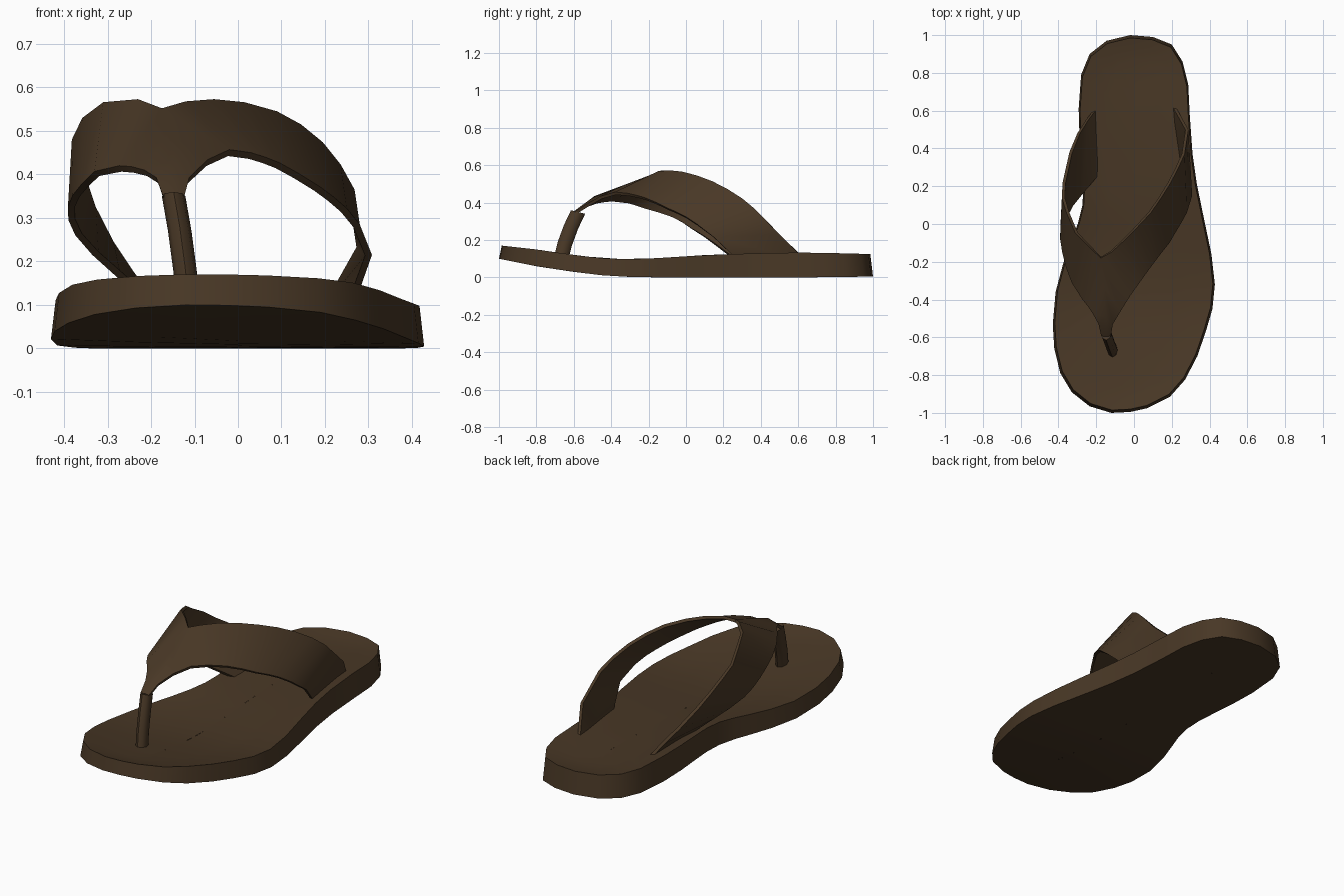
import bpy, bmesh, math

if "Cube" in bpy.data.objects:
    bpy.data.objects.remove(bpy.data.objects["Cube"])

brown = bpy.data.materials.new("dark brown")
brown.diffuse_color = (0.066, 0.039, 0.019, 1)
brown.use_nodes = True
brown.node_tree.nodes["Principled BSDF"].inputs["Base Color"].default_value = brown.diffuse_color


def finish(bm, name, angle=35):
    mesh = bpy.data.meshes.new(name)
    bm.to_mesh(mesh)
    bm.free()
    ob = bpy.data.objects.new(name, mesh)
    bpy.context.collection.objects.link(ob)
    mesh.materials.append(brown)
    bpy.ops.object.select_all(action='DESELECT')
    ob.select_set(True)
    bpy.context.view_layer.objects.active = ob
    bpy.ops.object.shade_smooth_by_angle(angle=math.radians(angle))
    return ob


def height(table, y):
    # linear interpolation in a (y, z) table
    for (y0, z0), (y1, z1) in zip(table, table[1:]):
        if y <= y1:
            return z0 + (z1 - z0) * max(0, (y - y0) / (y1 - y0))
    return table[-1][1]


def bridge(bm, lo, hi):
    n = len(lo)
    for k in range(n):
        bm.faces.new((lo[k], lo[(k + 1) % n], hi[(k + 1) % n], hi[k]))


# Sole: counter-clockwise footprint, bent along its length, with a slightly dished footbed
outline = [(-.02, 1), (-.145, .97), (-.235, .90), (-.28, .79), (-.293, .61), (-.288, .45),
           (-.275, .30), (-.268, .20), (-.273, .10), (-.298, 0), (-.335, -.1), (-.375, -.21),
           (-.415, -.36), (-.43, -.53), (-.422, -.66), (-.39, -.79), (-.33, -.89), (-.235, -.965),
           (-.12, -1), (-.02, -.995), (.07, -.975), (.19, -.915), (.27, -.825), (.335, -.70),
           (.38, -.57), (.415, -.45), (.428, -.32), (.41, -.16), (.37, .03), (.333, .21),
           (.31, .37), (.295, .58), (.287, .74), (.257, .86), (.20, .95), (.10, .99)]
bottom_z = [(-1, .10), (-.8, .06), (-.6, .03), (-.45, .012), (-.3, .003), (-.1, 0), (.6, 0), (1, .005)]
top_z = [(-1, .172), (-.8, .15), (-.6, .12), (-.45, .103), (-.3, .097), (-.1, .106),
         (.1, .12), (.4, .13), (.65, .134), (1, .125)]


def sole_ring(bm, toward_spine, table, drop, scale=1):
    ring = []
    for x, y in outline:
        px = x * scale * (1 - toward_spine)
        py = y * (1 - .25 * toward_spine) * (1 + (scale - 1) * .6)
        ring.append(bm.verts.new((px, py, height(table, py) - drop)))
    return ring


bm = bmesh.new()
rings = [sole_ring(bm, 1, bottom_z, 0), sole_ring(bm, .5, bottom_z, 0), sole_ring(bm, 0, bottom_z, 0)]
for t, drop in ((0, 0), (.2, .011), (.5, .02), (1, .023)):
    rings.append(sole_ring(bm, t, top_z, drop, .975))
for lo, hi in zip(rings, rings[1:]):
    bridge(bm, lo, hi)
finish(bm, "sole", 42)

# Strap: two bands sharing a ridge from the toe post to the V
ridge = [(-.148, -.595, .357), (-.15, -.49, .435), (-.16, -.33, .495), (-.175, -.18, .552)]
right_back = ridge + [(-.12, -.15, .568), (-.055, -.09, .573), (.015, -.02, .566), (.09, .06, .545),
                      (.145, .14, .515), (.195, .22, .474), (.236, .30, .423), (.268, .37, .365),
                      (.288, .5, .23), (.21, .64, .09)]
right_front = [(-.123, -.595, .352), (-.112, -.53, .393), (-.07, -.46, .434), (-.02, -.38, .457),
               (.03, -.31, .45), (.062, -.265, .44), (.095, -.22, .427), (.14, -.16, .402),
               (.188, -.10, .372), (.22, -.045, .348), (.25, .005, .322), (.28, .06, .285),
               (.308, .15, .215), (.262, .285, .085)]
left_back = ridge + [(-.23, -.13, .573), (-.31, -.05, .566), (-.358, .06, .53), (-.382, .14, .48),
                     (-.378, .22, .435), (-.36, .30, .375), (-.342, .38, .32), (-.30, .48, .238),
                     (-.255, .55, .17), (-.205, .615, .09)]
left_front = [(-.173, -.595, .352), (-.188, -.53, .393), (-.215, -.48, .41), (-.245, -.435, .418),
              (-.273, -.40, .42), (-.33, -.31, .407), (-.36, -.23, .377), (-.38, -.15, .352),
              (-.391, -.08, .326), (-.39, -.02, .295), (-.374, .03, .26), (-.335, .1, .215),
              (-.285, .16, .17), (-.195, .265, .09)]
bm = bmesh.new()
for front, back, flip in ((right_front, right_back, False), (left_front, left_back, True)):
    f = [bm.verts.new(p) for p in front]
    b = [bm.verts.new(p) for p in back]
    for i in range(len(f) - 1):
        quad = [f[i], f[i + 1], b[i + 1], b[i]]
        bm.faces.new(quad[::-1] if flip else quad)
bmesh.ops.remove_doubles(bm, verts=bm.verts[:], dist=.0005)
strap = finish(bm, "strap", 40)
solid = strap.modifiers.new("thickness", 'SOLIDIFY')
solid.thickness = .016
solid.offset = -1
bpy.ops.object.modifier_apply(modifier="thickness")
bpy.ops.object.shade_smooth_by_angle(angle=math.radians(40))

# Toe post: eight-sided curved tube
bm = bmesh.new()
rings = []
for x, y, z in ((-.109, -.678, .06), (-.122, -.648, .18), (-.134, -.615, .27), (-.148, -.577, .35)):
    rings.append([bm.verts.new((x + .027 * math.cos(a), y + .038 * math.sin(a), z - .25 * .038 * math.sin(a)))
                  for a in (math.tau * k / 8 for k in range(8))])
for lo, hi in zip(rings, rings[1:]):
    bridge(bm, lo, hi)
bm.faces.new(rings[0][::-1])
bm.faces.new(rings[-1])
finish(bm, "toe_post", 50)
